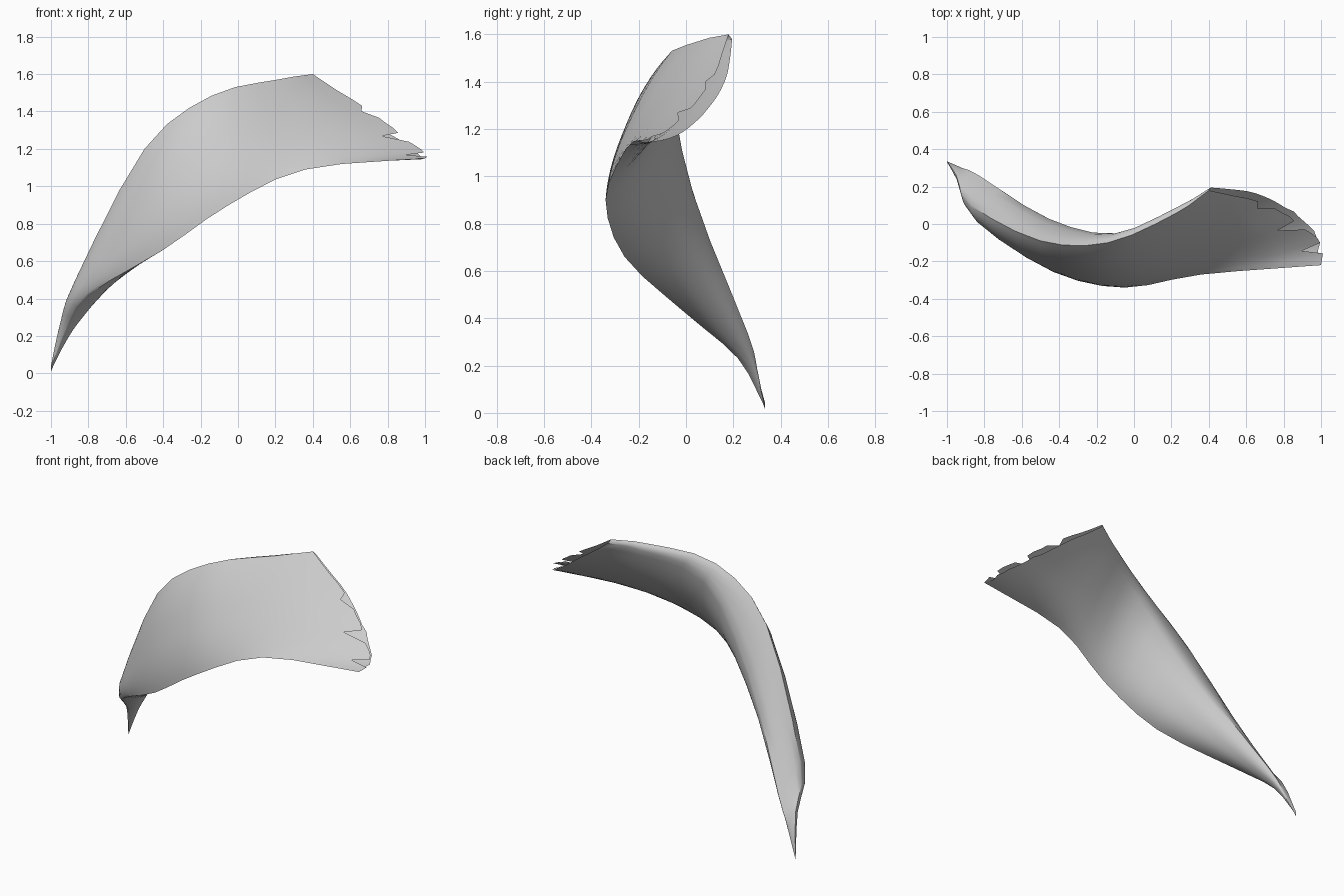
import bpy, bmesh, random
from mathutils import Vector as V

if "Cube" in bpy.data.objects:
    bpy.data.objects.remove(bpy.data.objects["Cube"])

random.seed(4)

# Guide paths of the horn's three ridges, from the tip to the torn end
LOWER = [(-1, .33, .03), (-.92, .22, .23), (-.8, 0, .42), (-.4, -.26, .66),
         (-.05, -.34, .9), (.36, -.27, 1.09), (1, -.22, 1.15)]
OUTER = [(-1, .335, .04), (-.95, .26, .27), (-.87, .1, .5), (-.5, -.09, 1.2),
         (-.14, -.1, 1.485), (.22, .055, 1.572), (.4, .18, 1.6)]
BACK = [(-1, .335, .01), (-.92, .3, .19), (-.83, .26, .34), (-.46, .03, .93),
        (-.1, -.05, 1.4), (.25, .1, 1.54), (.41, .195, 1.58)]
STEPS = 3   # rings per guide segment
N = 18      # divisions of each broad wall


def spline(path, u):
    """Smooth curve through the path points."""
    p = [V(q) for q in path]
    p = [2 * p[0] - p[1]] + p + [2 * p[-1] - p[-2]]
    i = min(int(u), len(path) - 2)
    t = u - i
    a, b, c, d = p[i:i + 4]
    return b + ((c - a) * t + (2 * a - 5 * b + 4 * c - d) * t * t
                + (3 * b - a - 3 * c + d) * t ** 3) / 2


def span(p, q, bulge, n):
    """Points from p towards q (q excluded), bowed out by bulge."""
    return [p.lerp(q, i / n) + bulge * (1 - abs(2 * i / n - 1) ** 2.5) for i in range(n)]


def section(u):
    """Closed cross-section: front wall, narrow top strip, inner wall."""
    a, b, c = (spline(path, u) for path in (LOWER, OUTER, BACK))
    taper = min(1, u / 3)
    flare = max(0, (u - 4) / 2) ** 1.5
    front = V((-.02, -.04, .01)).lerp(V((.17, .04, -.09)), flare) * taper
    strip = V((-.012, .008, .012)) * taper * (1 - flare)
    inner = V((.045, .035, -.03)).lerp(V((.15, .08, -.11)), flare) * taper
    return span(a, b, front, N) + span(b, c, strip, 4) + span(c, a, inner, N)


last = (len(LOWER) - 1) * STEPS
rings = [section(k / STEPS) for k in range(last + 1)]

# Torn open end: small random nicks with a deep slit every few points
for k, p in enumerate(rings[-1]):
    if k == 0 or N <= k <= N + 4:
        continue
    pull = random.uniform(.3, .8) if k < N and k % 5 == 3 else random.uniform(0, .1)
    rings[-1][k] = p.lerp(rings[-2][k], pull)

# Loft the horn shell
bm = bmesh.new()
loops = [[bm.verts.new(p) for p in r] for r in rings]
count = len(loops[0])
for r0, r1 in zip(loops, loops[1:]):
    for k in range(count):
        j = (k + 1) % count
        bm.faces.new((r0[k], r0[j], r1[j], r1[k]))
bm.faces.new(loops[0])   # closed tip
bmesh.ops.recalc_face_normals(bm, faces=bm.faces)
mesh = bpy.data.meshes.new("horn_shell")
bm.to_mesh(mesh)
bm.free()
horn = bpy.data.objects.new("horn_shell", mesh)
bpy.context.collection.objects.link(horn)
bpy.context.view_layer.objects.active = horn
horn.select_set(True)
bpy.ops.object.shade_smooth_by_angle(angle=0.7)
